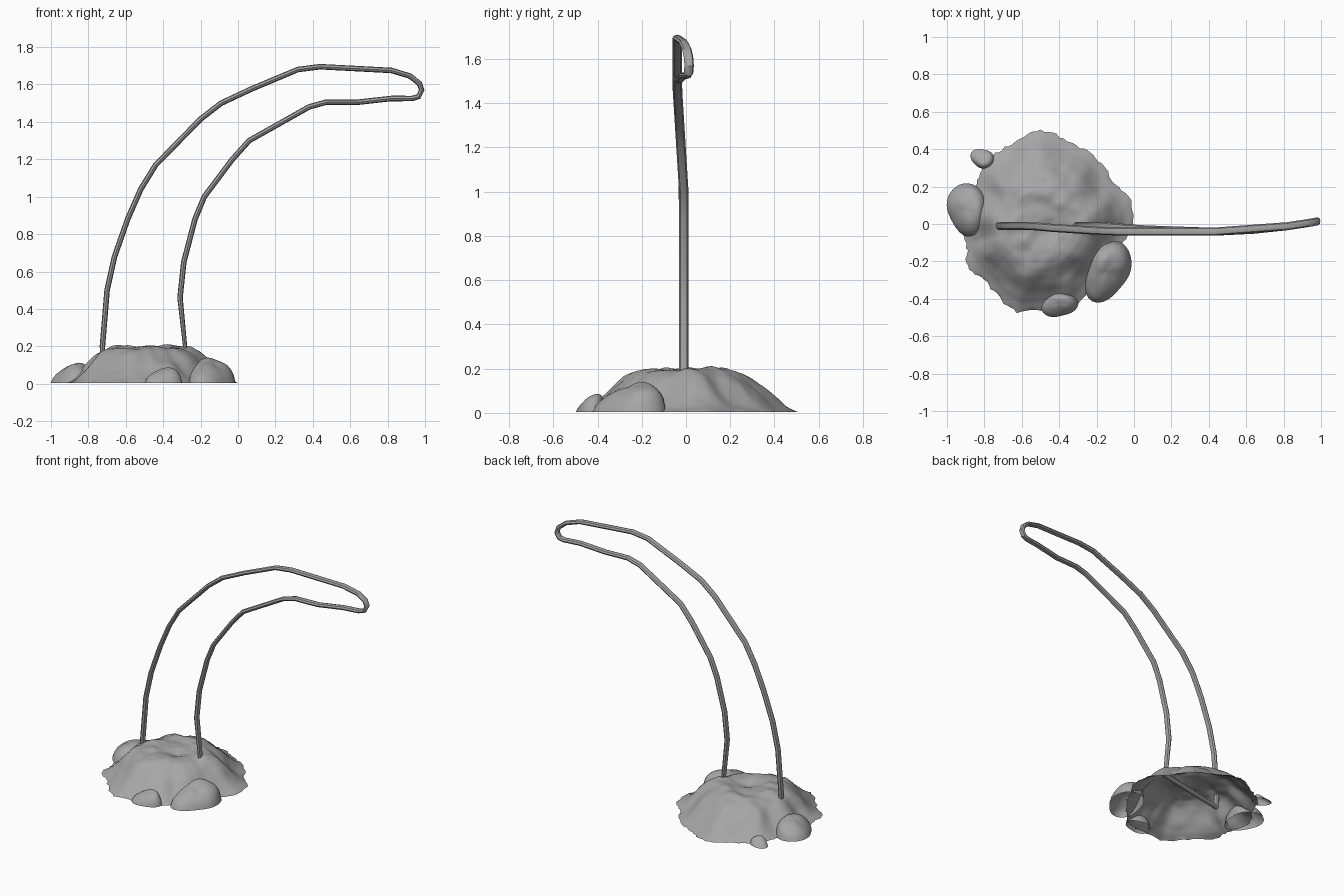
import bpy, bmesh, math, random
from mathutils import Vector, noise

random.seed(4)
cube = bpy.data.objects.get("Cube")
if cube:
    bpy.data.objects.remove(cube)

GREY = (0.38, 0.38, 0.38, 1)
grey = bpy.data.materials.new("stone grey")
grey.use_nodes = True
grey.diffuse_color = GREY
grey.node_tree.nodes["Principled BSDF"].inputs["Base Color"].default_value = GREY


def activate(obj):
    bpy.ops.object.select_all(action='DESELECT')
    obj.select_set(True)
    bpy.context.view_layer.objects.active = obj


def lookup(values, t):
    """Linear interpolation in an evenly spaced list, t from 0 to 1."""
    f = min(max(t, 0), 1) * (len(values) - 1)
    i = min(int(f), len(values) - 2)
    return values[i] + (values[i + 1] - values[i]) * (f - i)


def shell(name, cx, cy, radius, height, segs, rings, bump, ragged):
    """Open-bottomed lumpy dome: radius(angle) outlines it, height(t, angle) shapes it."""
    bm = bmesh.new()
    loops = []
    for k in range(1, rings + 1):
        t = k / rings
        loop = []
        for s in range(segs):
            a = math.tau * s / segs
            r = radius(a) * t
            if k == rings:
                r += random.uniform(-ragged, ragged)
            x, y = cx + r * math.cos(a), cy + r * math.sin(a)
            p = Vector((x, y, 0))
            lump = noise.noise(p * 6) + 0.5 * noise.noise(p * 13)
            z = height(t, a) + bump * lump * min(1, 4 * (1 - t))
            loop.append(bm.verts.new((x, y, max(z, 0.005))))
        loops.append(loop)
    top = bm.verts.new((cx, cy, sum(v.co.z for v in loops[0]) / segs))
    for s in range(segs):
        n = (s + 1) % segs
        bm.faces.new((top, loops[0][s], loops[0][n]))
        for inner, outer in zip(loops, loops[1:]):
            bm.faces.new((inner[s], outer[s], outer[n], inner[n]))
    mesh = bpy.data.meshes.new(name)
    bm.to_mesh(mesh)
    bm.free()
    mesh.materials.append(grey)
    obj = bpy.data.objects.new(name, mesh)
    bpy.context.collection.objects.link(obj)
    activate(obj)
    bpy.ops.object.shade_smooth_by_angle(angle=math.radians(50))


def rock(name, cx, cy, long, wide, high, turn, lean):
    """Boulder with its long axis turned, rising towards the lean direction (degrees)."""
    def outline(a):
        b = a - math.radians(turn)
        wobble = 1 + 0.05 * math.sin(3 * b + cx * 9)
        return wobble / math.hypot(math.cos(b) / long, math.sin(b) / wide)

    def dome(t, a):
        rise = 0.75 + 0.4 * t * math.cos(a - math.radians(lean))
        return high * rise * math.sqrt(max(0, 1 - t ** 2.6))
    shell(name, cx, cy, outline, dome, 40, 14, 0.015, 0)


# Rocky mound: outline radii every 15 degrees, then centre-to-rim heights
outline = [.5, .49, .46, .45, .46, .48, .49, .47, .45, .43, .41, .43,
           .43, .41, .44, .43, .45, .48, .47, .46, .46, .44, .43, .45, .5]
profile = [.185, .185, .19, .2, .198, .185, .16, .12, .07, .03, .005]
shell("rocky_mound", -.5, 0,
      lambda a: lookup(outline, a / math.tau) + .008 * math.sin(9 * a),
      lambda t, a: lookup(profile, t), 144, 30, .028, .008)

# Boulders leaning against the mound
rock("left_boulder", -.89, .08, .145, .105, .13, 100, 0)
rock("right_boulder", -.14, -.25, .175, .11, .155, 65, 120)
rock("front_boulder", -.4, -.43, .1, .065, .095, 10, 80)
rock("back_pebble", -.81, .35, .065, .05, .06, -20, -50)

# Arching closed hoop of flattened tube, outer leg up and inner leg down
path = [(-.72, .09), (-.725, .2), (-.7, .5), (-.66, .68), (-.59, .88),
        (-.52, 1.04), (-.44, 1.17), (-.2, 1.415), (-.09, 1.5), (.07, 1.575),
        (.32, 1.68), (.44, 1.695), (.82, 1.675), (.92, 1.645), (.97, 1.605),
        (.982, 1.57), (.965, 1.535), (.93, 1.525), (.82, 1.525), (.64, 1.505),
        (.47, 1.505), (.38, 1.48), (.06, 1.3), (-.03, 1.2), (-.18, 1),
        (-.23, .88), (-.29, .65), (-.31, .46), (-.28, .17)]
FLATTEN = 1.45


def sway(x, z):
    """Sideways drift: forward with height, then back along the tip."""
    if x > .4:
        return -.04 + .16 * (x - .4) ** 2
    return -.01 - .03 * min(max((z - 1) / .48, 0), 1)


curve = bpy.data.curves.new("hoop_tube", 'CURVE')
curve.dimensions = '3D'
curve.bevel_depth = .0148
curve.bevel_resolution = 2
spline = curve.splines.new('POLY')
spline.points.add(len(path) - 1)
for point, (x, z) in zip(spline.points, path):
    point.co = (x, sway(x, z) / FLATTEN, z, 1)
spline.use_cyclic_u = True
curve.materials.append(grey)
hoop = bpy.data.objects.new("hoop_tube", curve)
bpy.context.collection.objects.link(hoop)
hoop.scale.y = FLATTEN
activate(hoop)
bpy.ops.object.convert(target='MESH')
bpy.ops.object.transform_apply(location=False, rotation=False, scale=True)
bpy.ops.object.shade_smooth_by_angle(angle=math.radians(40))
